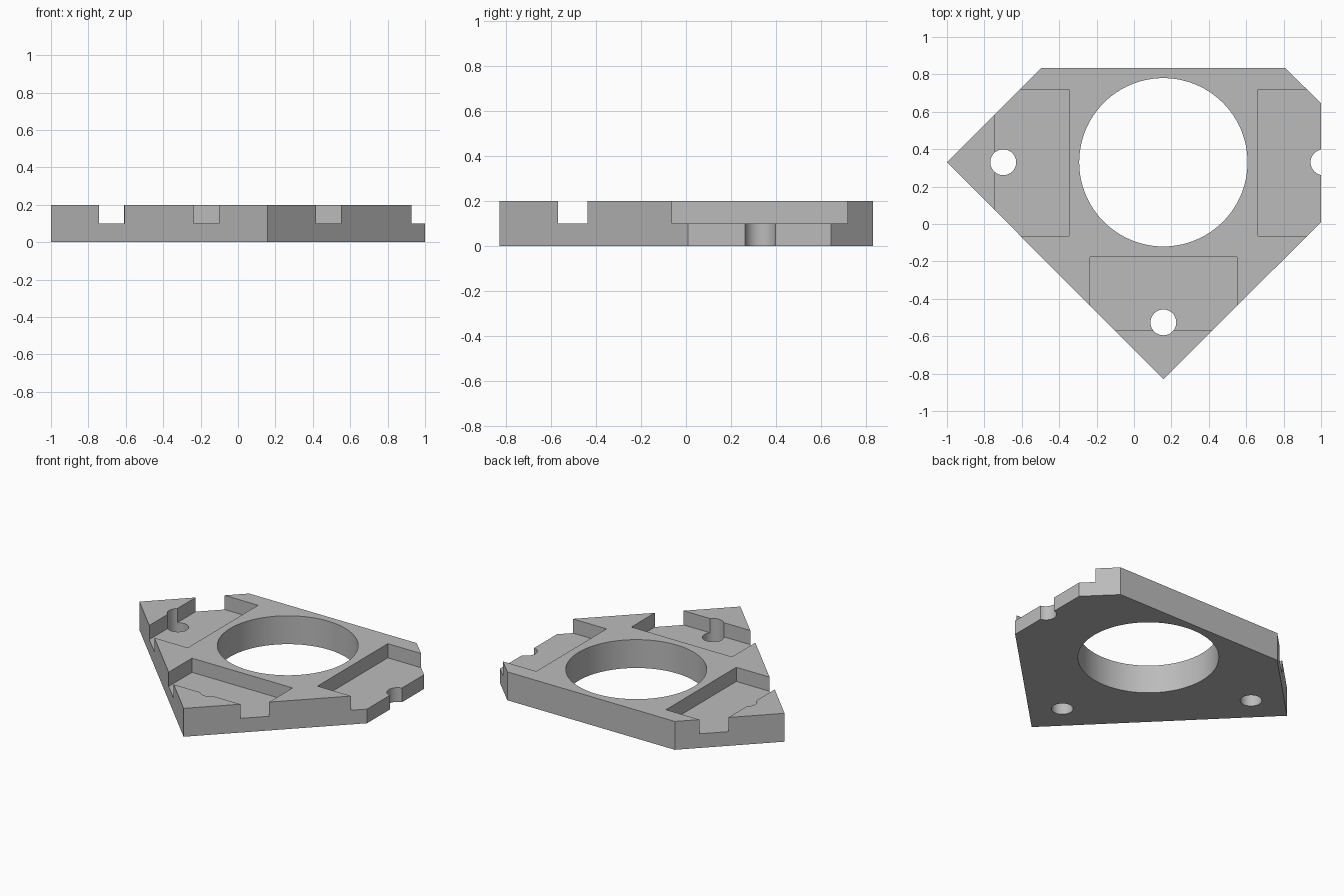
import bpy
import bmesh

THICK = 0.2
FLOOR = 0.1
CX, CY = 0.157, 0.33      # bore centre

if "Cube" in bpy.data.objects:
    bpy.data.objects.remove(bpy.data.objects["Cube"])

grey = bpy.data.materials.new("plain grey")
grey.use_nodes = True
colour = (0.5, 0.5, 0.5, 1)
grey.diffuse_color = colour
grey.node_tree.nodes["Principled BSDF"].inputs["Base Color"].default_value = colour


def prism(name, outline, z0, z1):
    """Extrude a flat outline from z0 to z1."""
    bm = bmesh.new()
    face = bm.faces.new([bm.verts.new((x, y, z0)) for x, y in outline])
    top = bmesh.ops.extrude_face_region(bm, geom=[face])["geom"]
    for v in top:
        if isinstance(v, bmesh.types.BMVert):
            v.co.z = z1
    bmesh.ops.recalc_face_normals(bm, faces=bm.faces[:])
    mesh = bpy.data.meshes.new(name)
    bm.to_mesh(mesh)
    bm.free()
    mesh.materials.append(grey)
    obj = bpy.data.objects.new(name, mesh)
    bpy.context.collection.objects.link(obj)
    return obj


def drill(name, x, y, radius, sides):
    bpy.ops.mesh.primitive_cylinder_add(vertices=sides, radius=radius, depth=1, location=(x, y, 0))
    obj = bpy.context.object
    obj.name = name
    obj.data.materials.append(grey)
    return obj


def pocket(name, x0, x1, y0, y1):
    return prism(name, [(x0, y0), (x1, y0), (x1, y1), (x0, y1)], FLOOR, THICK + 0.2)


# Plate with pointed and clipped corners
plate = prism("mounting_plate", [(-1, CY), (-0.496, 0.833), (0.81, 0.833),
                                 (1, 0.645), (1, 0.01), (CX, -0.83)], 0, THICK)

# Three shallow pockets, the large bore and three screw holes
cutters = [
    pocket("left_pocket_cutter", 0.664, 1.2, -0.063, 0.72),
    pocket("right_pocket_cutter", -0.742, -0.348, -0.063, 0.72),
    pocket("front_pocket_cutter", -0.235, 0.55, -0.57, -0.177),
    drill("bore_cutter", CX, CY, 0.45, 96),
]
for side, dx, dy in (("left", 1, 0), ("right", -1, 0), ("front", 0, -1)):
    cutters.append(drill(side + "_hole_cutter", CX + dx * 0.856, CY + dy * 0.856, 0.069, 48))

bpy.context.view_layer.objects.active = plate
for cutter in cutters:
    mod = plate.modifiers.new(cutter.name, "BOOLEAN")
    mod.operation = "DIFFERENCE"
    mod.solver = "EXACT"
    mod.object = cutter
    bpy.ops.object.modifier_apply(modifier=mod.name)
for cutter in cutters:
    bpy.data.objects.remove(cutter)

# Smooth bores, sharp edges
bpy.ops.object.select_all(action="DESELECT")
plate.select_set(True)
bpy.ops.object.shade_smooth_by_angle(angle=0.5)
